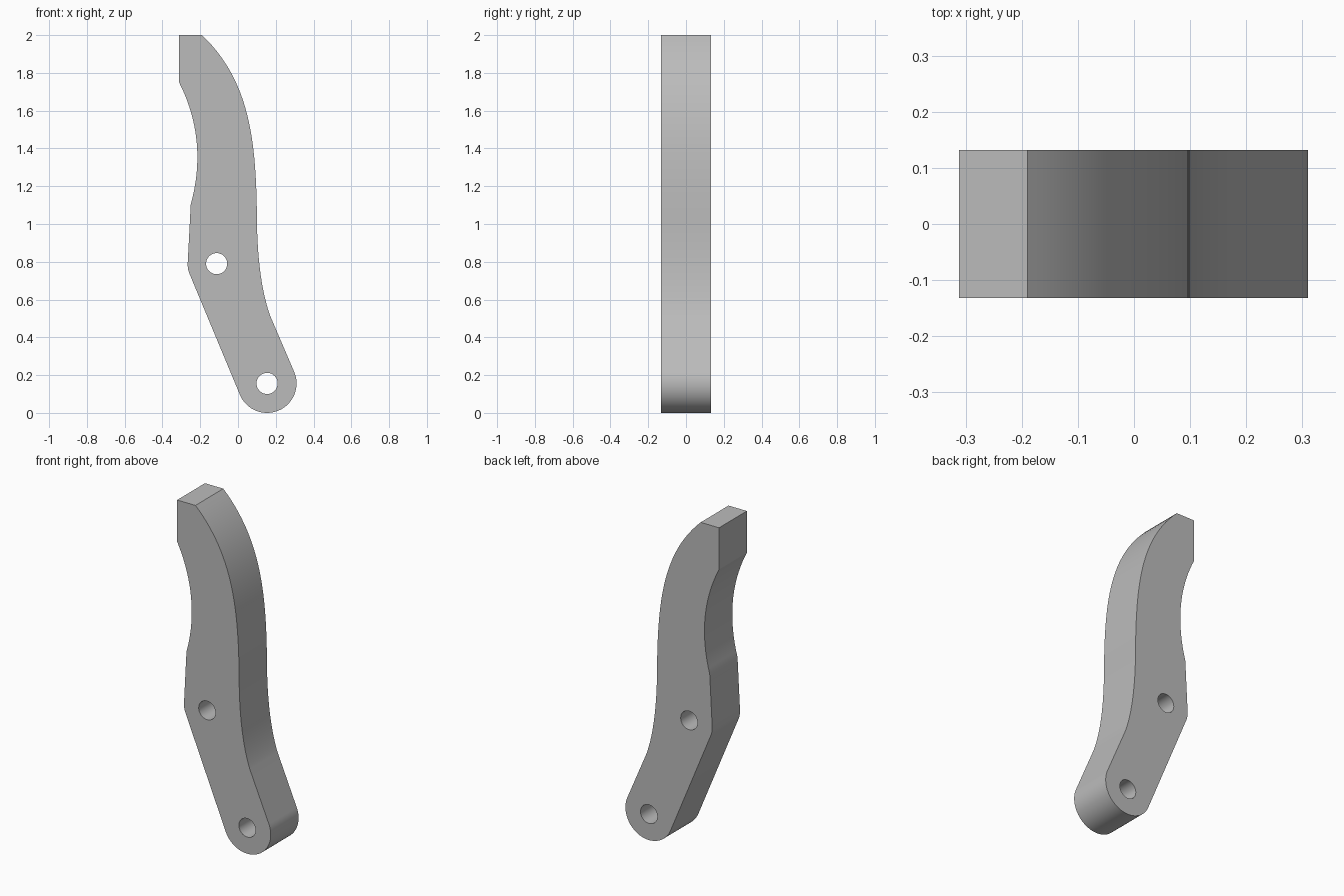
import bpy, bmesh, math
from mathutils import Matrix, Vector
from mathutils.geometry import interpolate_bezier

cube = bpy.data.objects.get("Cube")
if cube:
    bpy.data.objects.remove(cube, do_unlink=True)

HALF_THICKNESS = 0.132
PIVOT, PIVOT_R = (0.154, 0.156), 0.156
HOLES, HOLE_R = [PIVOT, (-0.113, 0.79)], 0.056

# Plain grey finish
grey = bpy.data.materials.new("plain grey")
grey.use_nodes = True
colour = (0.5, 0.5, 0.5, 1)
grey.diffuse_color = colour
grey.node_tree.nodes["Principled BSDF"].inputs["Base Color"].default_value = colour


def arc(centre, radius, start, end, count):
    angles = [math.radians(start + (end - start) * i / count) for i in range(count + 1)]
    return [(centre[0] + radius * math.cos(a), centre[1] + radius * math.sin(a)) for a in angles]


def bend(a, b, c, d, count=20):
    points = interpolate_bezier(*(Vector((*p, 0)) for p in (a, b, c, d)), count)
    return [(p.x, p.y) for p in points]


# Side profile, anticlockwise from the top left corner
outline = [(-0.312, 2.0)]
outline += bend((-0.312, 1.75), (-0.205, 1.54), (-0.19, 1.32), (-0.25, 1.105))
outline += bend((-0.266, 0.80), (-0.267, 0.78), (-0.267, 0.765), (-0.259, 0.742), 6)
outline += arc(PIVOT, PIVOT_R, 203.2, 383.2, 36)
outline += bend((0.172, 0.51), (0.12, 0.65), (0.10, 0.85), (0.10, 1.05))
outline += bend((0.10, 1.05), (0.095, 1.45), (0.06, 1.76), (-0.19, 2.0), 28)[1:]

# Filled, extruded plate with two through holes
curve = bpy.data.curves.new("lever_profile", "CURVE")
curve.dimensions = "2D"
curve.fill_mode = "BOTH"
curve.extrude = HALF_THICKNESS
for loop in [outline] + [arc(h, HOLE_R, 0, 360, 32)[:-1] for h in HOLES]:
    spline = curve.splines.new("POLY")
    spline.points.add(len(loop) - 1)
    for point, (x, z) in zip(spline.points, loop):
        point.co = (x, z, 0, 1)
    spline.use_cyclic_u = True

# Turn the profile upright and weld it into one solid mesh
source = bpy.data.objects.new("lever_profile", curve)
bpy.context.collection.objects.link(source)
bpy.context.view_layer.update()
mesh = bpy.data.meshes.new_from_object(source.evaluated_get(bpy.context.evaluated_depsgraph_get()))
bpy.data.objects.remove(source, do_unlink=True)
bpy.data.curves.remove(curve)

bm = bmesh.new()
bm.from_mesh(mesh)
bmesh.ops.remove_doubles(bm, verts=bm.verts, dist=0.0002)
bmesh.ops.rotate(bm, verts=bm.verts, matrix=Matrix.Rotation(math.pi / 2, 3, "X"))
bmesh.ops.recalc_face_normals(bm, faces=bm.faces)
bm.to_mesh(mesh)
bm.free()

mesh.materials.clear()
mesh.materials.append(grey)
lever = bpy.data.objects.new("lever_arm", mesh)
bpy.context.collection.objects.link(lever)
bpy.ops.object.select_all(action="DESELECT")
lever.select_set(True)
bpy.context.view_layer.objects.active = lever
bpy.ops.object.shade_smooth_by_angle(angle=math.radians(20))
